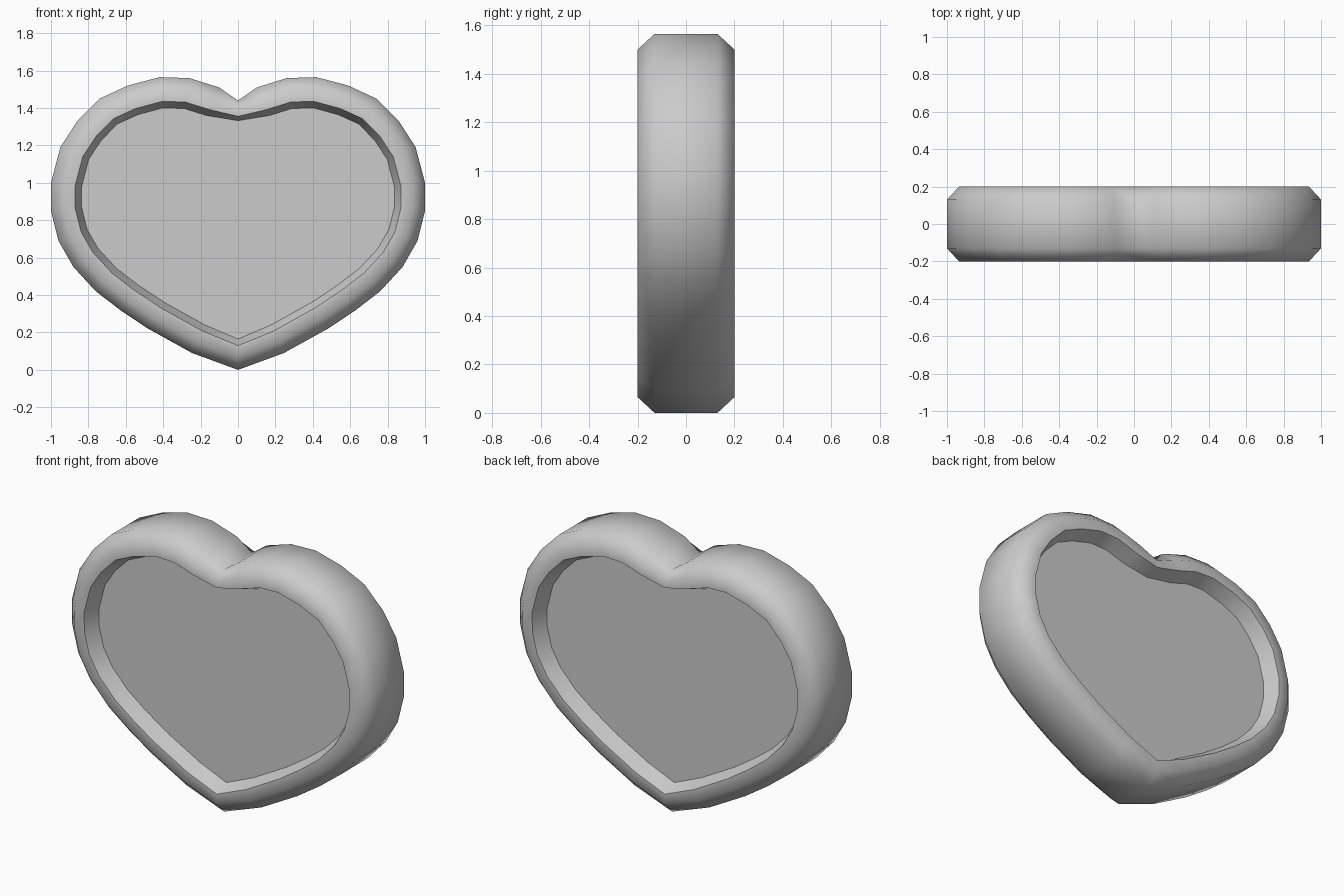
import bpy, bmesh, math
from mathutils import Vector

cube = bpy.data.objects.get("Cube")
if cube:
    bpy.data.objects.remove(cube, do_unlink=True)

# Single plain grey material
grey = bpy.data.materials.new("plain_grey")
grey.use_nodes = True
colour = (0.6, 0.6, 0.6, 1)
grey.diffuse_color = colour
grey.node_tree.nodes["Principled BSDF"].inputs["Base Color"].default_value = colour

# Half outline of the heart, from bottom tip to top notch (x, z)
half = [(0, 0), (.245, .09), (.48, .22), (.63, .32), (.76, .42), (.88, .55),
        (.96, .69), (1, .85), (1, 1), (.95, 1.19), (.86, 1.33), (.74, 1.45),
        (.59, 1.52), (.42, 1.565), (.26, 1.56), (.1, 1.51), (0, 1.44)]
outline = [Vector(p) for p in half]
outline += [Vector((-p.x, p.y)) for p in reversed(outline[1:-1])]
notch = len(half) - 1
count = len(outline)


def inset_outline(distance):
    """Move every outline point inward along its normal."""
    points = []
    for i, p in enumerate(outline):
        tangent = (outline[(i + 1) % count] - outline[i - 1]).normalized()
        reach = distance * (0.65 if i == notch else 1)
        points.append(p + Vector((-tangent.y, tangent.x)) * reach)
    return points


# Cross-section of the front half: wall, chamfer, rim top, recess (inset, depth)
section = [(0, .13), (.065, .2), (.13, .2), (.165, .11)]
rings = [(d, -y) for d, y in reversed(section)] + section

bm = bmesh.new()
loops = [[bm.verts.new((p.x, y, p.y)) for p in inset_outline(d)] for d, y in rings]
for a, b in zip(loops, loops[1:]):
    for i in range(count):
        j = (i + 1) % count
        bm.faces.new((a[i], a[j], b[j], b[i]))

# Recessed front and back panels
bm.faces.new(loops[0])
bm.faces.new(loops[-1])
bmesh.ops.recalc_face_normals(bm, faces=bm.faces)

mesh = bpy.data.meshes.new("heart_body")
bm.to_mesh(mesh)
bm.free()
mesh.materials.append(grey)
heart = bpy.data.objects.new("heart_body", mesh)
bpy.context.collection.objects.link(heart)

# Smooth shading
bpy.ops.object.select_all(action="DESELECT")
heart.select_set(True)
bpy.context.view_layer.objects.active = heart
bpy.ops.object.shade_smooth_by_angle(angle=math.radians(60))
